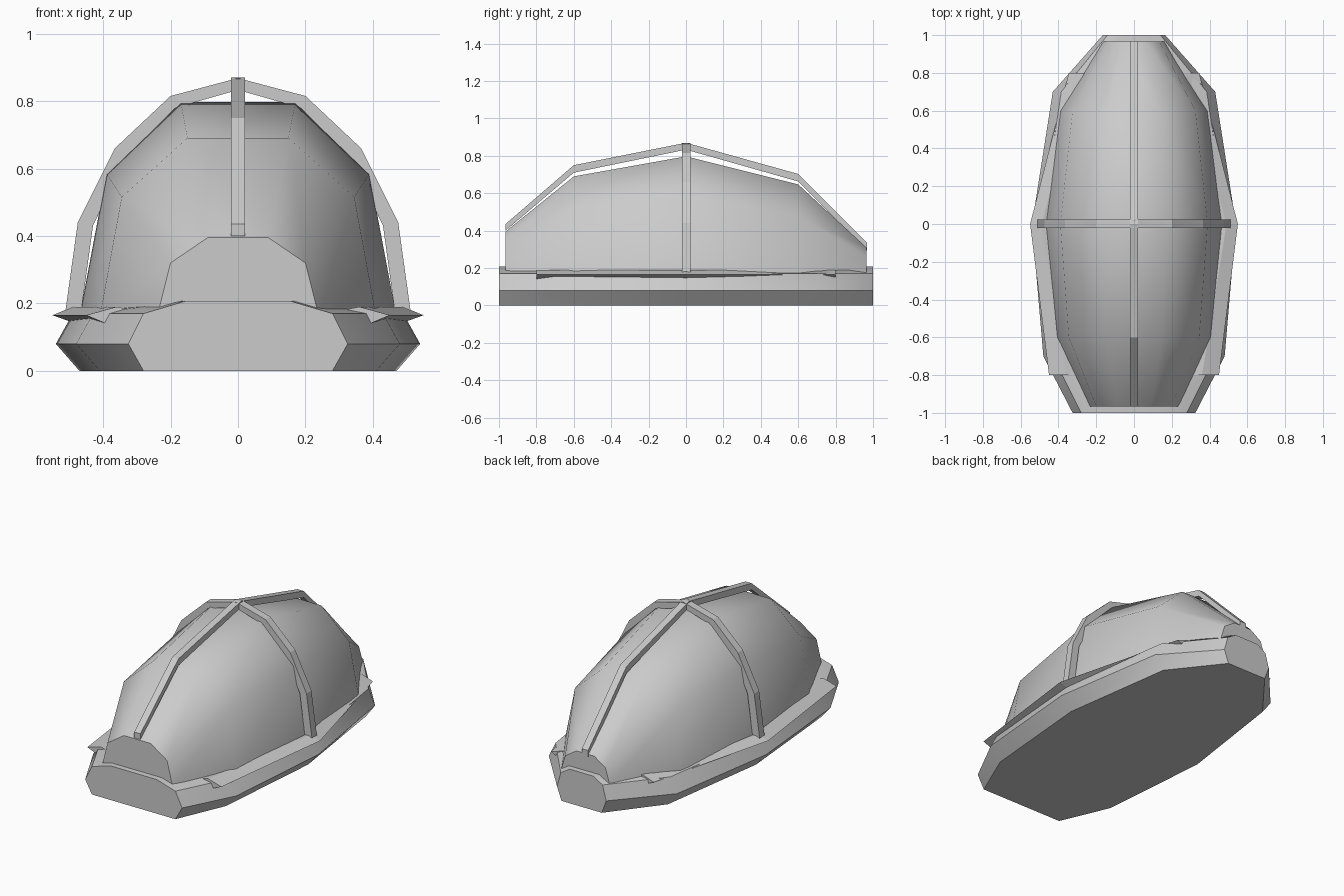
import bpy, bmesh, math

cube = bpy.data.objects.get("Cube")
if cube:
    bpy.data.objects.remove(cube, do_unlink=True)

grey = bpy.data.materials.new("plain_grey")
grey.use_nodes = True
colour = (0.6, 0.6, 0.6, 1)
grey.diffuse_color = colour
grey.node_tree.nodes["Principled BSDF"].inputs["Base Color"].default_value = colour


def loft(name, rings, smooth=None):
    """Skin a row of closed rings and cap both ends."""
    bm = bmesh.new()
    rows = [[bm.verts.new(p) for p in ring] for ring in rings]
    n = len(rows[0])
    for a, b in zip(rows, rows[1:]):
        for i in range(n):
            j = (i + 1) % n
            bm.faces.new((a[i], a[j], b[j], b[i]))
    bm.faces.new(rows[0])
    bm.faces.new(rows[-1])
    bmesh.ops.recalc_face_normals(bm, faces=bm.faces)
    mesh = bpy.data.meshes.new(name)
    bm.to_mesh(mesh)
    bm.free()
    mesh.materials.append(grey)
    obj = bpy.data.objects.new(name, mesh)
    bpy.context.collection.objects.link(obj)
    if smooth:
        bpy.ops.object.select_all(action="DESELECT")
        obj.select_set(True)
        bpy.context.view_layer.objects.active = obj
        bpy.ops.object.shade_smooth_by_angle(angle=math.radians(smooth))
    return obj


def symmetric(y, half):
    """Ring at y from the +x half of a section, listed bottom to top."""
    return [(x, y, z) for x, z in half] + [(-x, y, z) for x, z in reversed(half)]


# Base hull: bevelled sides, widest at the middle
hull = [(-1, 0.28, 0.325, 0.28, 0.155), (-0.7, 0.41, 0.48, 0.43, 0.25),
        (0, 0.47, 0.54, 0.49, 0.29), (0.7, 0.37, 0.43, 0.385, 0.22),
        (1, 0.135, 0.165, 0.14, 0.08)]
loft("base_hull", [symmetric(y, list(zip(w, (0, 0.08, 0.17, 0.207))))
                   for y, *w in hull], 35)

# Domed shell, with flat end caps
shell = [(-0.965, [(0.24, 0.16), (0.2, 0.32), (0.09, 0.395)]),
         (-0.6, [(0.41, 0.16), (0.345, 0.515), (0.15, 0.69)]),
         (0, [(0.47, 0.16), (0.39, 0.585), (0.17, 0.797)]),
         (0.6, [(0.39, 0.16), (0.325, 0.48), (0.14, 0.647)]),
         (0.965, [(0.165, 0.16), (0.135, 0.26), (0.06, 0.31)])]
loft("domed_shell", [symmetric(y, half) for y, half in shell], 46)

# Lengthwise spine bar: y, lower z, upper z
spine = [(-0.965, 0.4, 0.435), (-0.6, 0.71, 0.75), (0, 0.833, 0.87),
         (0.6, 0.663, 0.703), (0.968, 0.293, 0.335)]
loft("spine_bar", [[(-0.021, y, a), (0.021, y, a), (0.021, y, b), (-0.021, y, b)]
                   for y, a, b in spine])

# Crosswise bar: outer x and z, then inner x and z
arch = [(0.512, 0.175, 0.465, 0.175), (0.475, 0.44, 0.43, 0.43),
        (0.365, 0.66, 0.335, 0.63), (0.2, 0.815, 0.185, 0.78)]
path = ([(-a, b, -c, d) for a, b, c, d in arch] + [(0, 0.868, 0, 0.833)]
        + arch[::-1])
loft("cross_bar", [[(ox, -0.022, oz), (ox, 0.025, oz), (ix, 0.025, iz), (ix, -0.022, iz)]
                   for ox, oz, ix, iz in path])

# Thin side skirts: y, then inner, top, outer and bottom x
skirt = [(-0.8, 0.31, 0.36, 0.45, 0.39), (0, 0.43, 0.49, 0.55, 0.48),
         (0.8, 0.22, 0.27, 0.345, 0.29)]
for side, label in ((1, "left"), (-1, "right")):
    loft(label + "_skirt", [[(side * x, y, z) for x, z in
                             zip(xs, (0.18, 0.19, 0.165, 0.14))]
                            for y, *xs in skirt])
